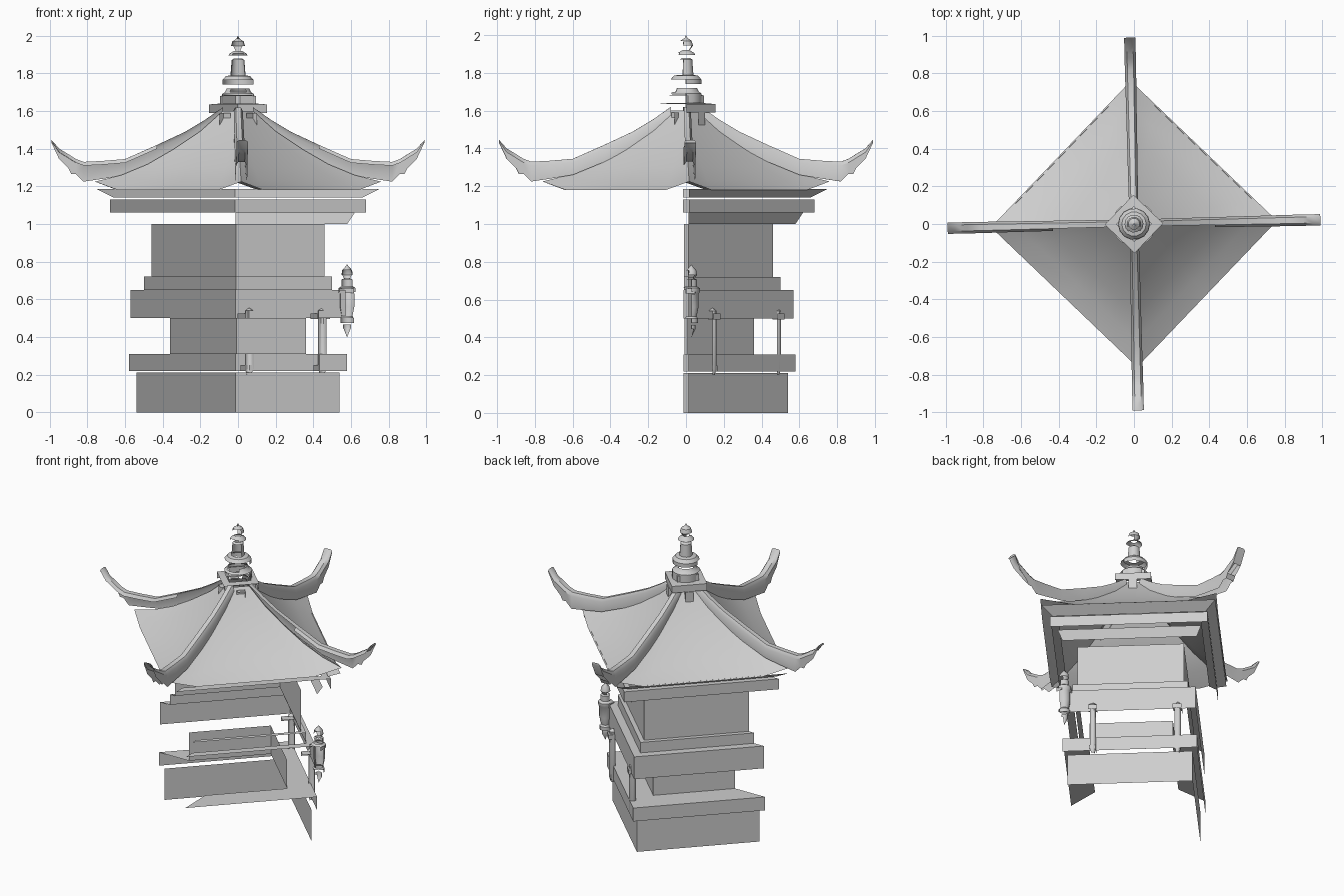
import bpy, bmesh, math
from mathutils import Vector, Matrix

cube = bpy.data.objects.get("Cube")
if cube:
    bpy.data.objects.remove(cube)

stone = bpy.data.materials.new("pale_grey")
stone.use_nodes = True
GREY = (0.62, 0.62, 0.62, 1)
stone.diffuse_color = GREY
stone.node_tree.nodes["Principled BSDF"].inputs["Base Color"].default_value = GREY

TURN = Matrix.Rotation(math.radians(1.3), 4, 'Z')
FACING = Vector((0, 0.6, 0.8))
parts = []


def faces_back(f):
    """The shell is open: only faces turned to the back or upward exist."""
    return f.normal.dot(FACING) > -0.1


def finish(name, bm, keep=faces_back):
    bm.normal_update()
    drop = [f for f in bm.faces if not keep(f)]
    bmesh.ops.delete(bm, geom=drop, context='FACES')
    bm.transform(TURN)
    mesh = bpy.data.meshes.new(name)
    bm.to_mesh(mesh)
    bm.free()
    mesh.materials.append(stone)
    ob = bpy.data.objects.new(name, mesh)
    bpy.context.collection.objects.link(ob)
    parts.append(ob)
    return ob


def lathe(bm, profile, sides, x=0, y=0):
    """Turn an upward (radius, height) profile; four sides give a diamond plan."""
    rings = []
    for r, z in profile:
        rings.append([bm.verts.new((x + r * math.cos(math.tau * i / sides),
                                    y + r * math.sin(math.tau * i / sides), z))
                      for i in range(sides)])
    for a, b in zip(rings, rings[1:]):
        for i in range(sides):
            j = (i + 1) % sides
            bm.faces.new((a[i], a[j], b[j], b[i]))


def box(bm, centre, size, angle=0):
    m = (Matrix.Translation(centre) @ Matrix.Rotation(angle, 4, 'Z')
         @ Matrix.Diagonal((*size, 1)))
    bmesh.ops.create_cube(bm, size=1, matrix=m)


def body_keep(f):
    c = f.calc_center_median()
    return faces_back(f) and not (c.x < 0 and c.y < 0)


# Body tiers
tiers = {
    "base_wall": [(.54, 0), (.54, .21)],
    "lower_ledge_and_wall": [(.58, .22), (.58, .31), (.36, .31), (.36, .5)],
    "balcony_and_upper_wall": [(.57, .5), (.57, .65), (.5, .65), (.5, .72),
                               (.46, .72), (.46, 1.0)],
    "eave_beam": [(.68, 1.06), (.68, 1.13), (.61, 1.13)],
}
for name, profile in tiers.items():
    bm = bmesh.new()
    lathe(bm, profile, 4)
    finish(name, bm, body_keep)

# Slanted trim under the beam, on one wall only
bm = bmesh.new()
lathe(bm, [(.58, 1.0), (.62, 1.06)], 4)
finish("beam_trim", bm, lambda f: f.normal.x > 0 and f.normal.y > 0)

# Slanted fascia below the back eaves
bm = bmesh.new()
lathe(bm, [(.66, 1.14), (.75, 1.185)], 4)
finish("eave_fascia", bm, lambda f: f.normal.y > 0)

# Roof: four concave slopes with lifted corners
bm = bmesh.new()
slope = [(.08, 1.6), (.2, 1.49), (.34, 1.39), (.48, 1.3), (.62, 1.23), (.76, 1.18)]
steps = [0, .16, .5, .84]
rings = []
for r, z in slope:
    ring = []
    for side in range(4):
        a = Vector((r, 0, z))
        a.rotate(Matrix.Rotation(side * math.pi / 2, 3, 'Z'))
        b = Vector((-a.y, a.x, z))
        for t in steps:
            p = a.lerp(b, t)
            if t == 0:
                p.z += .045 * (r / .76) ** 2
            ring.append(bm.verts.new(p))
    rings.append(ring)
for a, b in zip(rings, rings[1:]):
    for i in range(len(a)):
        j = (i + 1) % len(a)
        bm.faces.new((b[i], b[j], a[j], a[i]))
finish("roof", bm)

# Corner ribs with upturned tips: radius, top, bottom, half width
rib = [(.08, 1.62, 1.55, .024), (.18, 1.55, 1.48, .025), (.28, 1.49, 1.41, .026),
       (.43, 1.42, 1.33, .027), (.6, 1.345, 1.26, .028), (.72, 1.335, 1.24, .029),
       (.82, 1.33, 1.225, .03), (.86, 1.345, 1.265, .03), (.885, 1.36, 1.265, .03),
       (.9, 1.37, 1.295, .03), (.95, 1.4, 1.345, .03), (.99, 1.445, 1.43, .03)]
for k, side in enumerate(("left", "back", "right", "front")):
    bm = bmesh.new()
    sections = []
    for r, top, low, w in rib:
        d = min(.02, (top - low) / 2)
        outline = [(-w, low), (w, low), (w, top - d), (.55 * w, top),
                   (-.55 * w, top), (-w, top - d)]
        sections.append([bm.verts.new((r, s, z)) for s, z in outline])
    for a, b in zip(sections, sections[1:]):
        for i in range(6):
            j = (i + 1) % 6
            bm.faces.new((a[i], b[i], b[j], a[j]))
    bm.faces.new(sections[-1])
    bmesh.ops.recalc_face_normals(bm, faces=bm.faces)
    bm.transform(Matrix.Rotation(k * math.pi / 2, 4, 'Z'))
    finish("roof_rib_" + side, bm)

# Small blocks between the ribs, under the cap
bm = bmesh.new()
for k in range(4):
    a = math.pi / 4 + k * math.pi / 2
    box(bm, (.1 * math.cos(a), .1 * math.sin(a), 1.55), (.03, .05, .08), a)
finish("cap_blocks", bm)

# Cap slab and stepped spire
bm = bmesh.new()
lathe(bm, [(.155, 1.59), (.155, 1.635), (.095, 1.64), (.095, 1.68), (.07, 1.685)], 4)
finish("spire_base", bm)
bm = bmesh.new()
lathe(bm, [(.085, 1.64), (.085, 1.69), (.07, 1.7), (.06, 1.72), (.083, 1.74),
           (.083, 1.765), (.065, 1.785), (.04, 1.79), (.034, 1.87), (.022, 1.88),
           (.05, 1.895), (.045, 1.905), (.02, 1.92), (.038, 1.945), (.03, 1.97),
           (.008, 1.985), (.001, 2.0)], 14)
finish("spire", bm)

# Railing posts against one wall
for n, (x, y) in enumerate([(.45, .13), (.07, .48)]):
    bm = bmesh.new()
    lathe(bm, [(.012, .2), (.022, .23), (.022, .54), (.001, .555)], 10, x, y)
    box(bm, (x - .01, y - .01, .51), (.09, .055, .03), math.pi / 4)
    box(bm, (x - .01, y - .01, .235), (.06, .04, .03), math.pi / 4)
    finish("wall_post_%d" % (n + 1), bm)

# Hanging finial on the corner
bm = bmesh.new()
lathe(bm, [(.001, .4), (.022, .445), (.022, .465), (.036, .475), (.036, .5),
           (.028, .51), (.038, .56), (.038, .63), (.045, .64), (.045, .66),
           (.03, .67), (.03, .705), (.018, .71), (.03, .73), (.026, .755),
           (.008, .775), (.001, .785)], 12, .58, .015)
box(bm, (.575, .01, .645), (.08, .05, .025))
finish("corner_finial", bm)

# Smooth shading with sharp edges
for ob in bpy.context.selected_objects:
    ob.select_set(False)
for ob in parts:
    ob.select_set(True)
bpy.context.view_layer.objects.active = parts[0]
bpy.ops.object.shade_smooth_by_angle(angle=math.radians(35))
